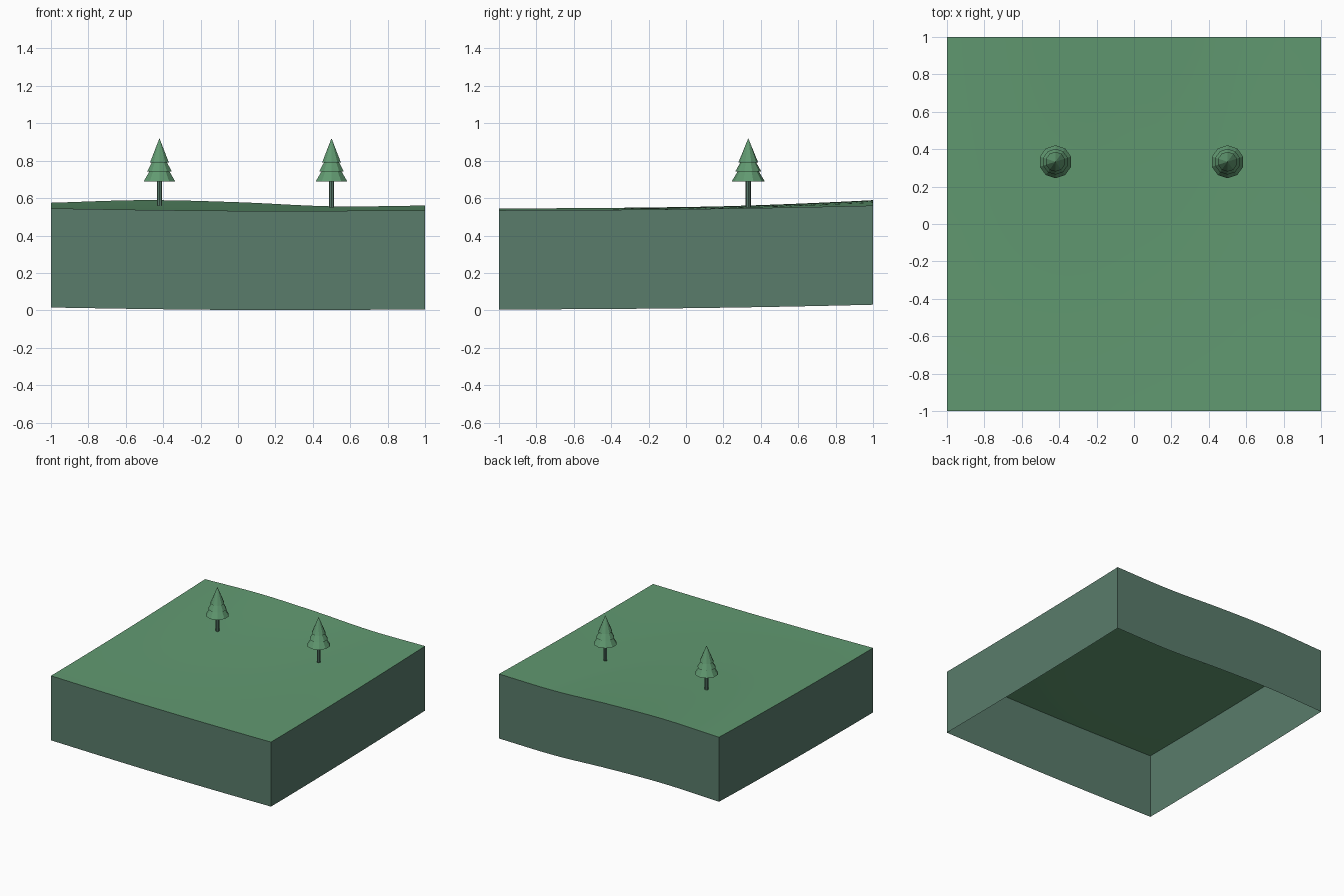
import bpy, bmesh, math

old = bpy.data.objects.get("Cube")
if old:
    bpy.data.objects.remove(old)


def material(name, rgb):
    mat = bpy.data.materials.new(name)
    mat.use_nodes = True
    color = (*rgb, 1)
    mat.diffuse_color = color
    mat.node_tree.nodes["Principled BSDF"].inputs["Base Color"].default_value = color
    return mat


grass = material("grass green", (0.12, 0.32, 0.165))
earth = material("dull green earth", (0.10, 0.20, 0.147))

DEPTH = 0.53
CELLS = 32
FRONT_EDGE = [0.545, 0.537, 0.532, 0.532, 0.535]
BACK_EDGE = [0.575, 0.589, 0.578, 0.556, 0.56]


def spline(values, x):
    """Smooth curve through values spread evenly over x = -1..1."""
    s = (x + 1) / 2 * (len(values) - 1)
    i = min(int(s), len(values) - 2)
    t = s - i
    a, b = values[i], values[i + 1]
    before = values[i - 1] if i else 2 * a - b
    after = values[i + 2] if i + 2 < len(values) else 2 * b - a
    return a + t / 2 * (b - before + t * (2 * before - 5 * a + 4 * b - after
                                          + t * (3 * (a - b) + after - before)))


def ground(x, y):
    blend = ((y + 1) / 2) ** 2
    return spline(FRONT_EDGE, x) * (1 - blend) + spline(BACK_EDGE, x) * blend


def add_object(name, bm, *mats):
    mesh = bpy.data.meshes.new(name)
    bm.to_mesh(mesh)
    bm.free()
    for mat in mats:
        mesh.materials.append(mat)
    obj = bpy.data.objects.new(name, mesh)
    bpy.context.collection.objects.link(obj)
    return obj


# Rolling grass surface
bm = bmesh.new()
bmesh.ops.create_grid(bm, x_segments=CELLS, y_segments=CELLS, size=1)
for v in bm.verts:
    v.co.z = ground(v.co.x, v.co.y)
for f in bm.faces:
    f.smooth = True
add_object("grass_surface", bm, grass)

# Skirt of earth around the edge, open below
bm = bmesh.new()
corners = [(-1, -1), (1, -1), (1, 1), (-1, 1)]
for (x0, y0), (x1, y1) in zip(corners, corners[1:] + corners[:1]):
    columns = []
    for i in range(CELLS + 1):
        t = i / CELLS
        x, y = x0 + (x1 - x0) * t, y0 + (y1 - y0) * t
        z = ground(x, y)
        columns.append((bm.verts.new((x, y, z - DEPTH)), bm.verts.new((x, y, z))))
    for (a, b), (c, d) in zip(columns, columns[1:]):
        bm.faces.new((a, c, d, b))
add_object("earth_skirt", bm, earth)


def lathe(name, profile, sides, place, mat):
    """Closed faceted solid turned from (radius, z) points, bottom first."""
    bm = bmesh.new()
    rings = []
    for r, z in profile:
        angles = [math.pi / 2 + math.tau * k / sides for k in range(sides)]
        rings.append([bm.verts.new((place[0] + r * math.cos(a),
                                    place[1] + r * math.sin(a), z)) for a in angles])
    for low, high in zip(rings, rings[1:]):
        for k in range(sides):
            n = (k + 1) % sides
            bm.faces.new((low[k], low[n], high[n], high[k]))
    bm.faces.new(rings[0][::-1])
    bm.faces.new(rings[-1])
    bmesh.ops.remove_doubles(bm, verts=bm.verts, dist=0.0005)
    return add_object(name, bm, mat)


# Two fir trees with three tiers of branches
TIERS = [(0.088, 0.69), (0.055, 0.745), (0.069, 0.743), (0.040, 0.795),
         (0.053, 0.79), (0.0001, 0.92)]
for side, x in (("right", -0.42), ("left", 0.5)):
    place = (x, 0.333)
    lathe(side + "_tree_trunk", [(0.014, 0.55), (0.014, 0.70)], 8, place, earth)
    lathe(side + "_tree_branches", TIERS, 10, place, grass)
